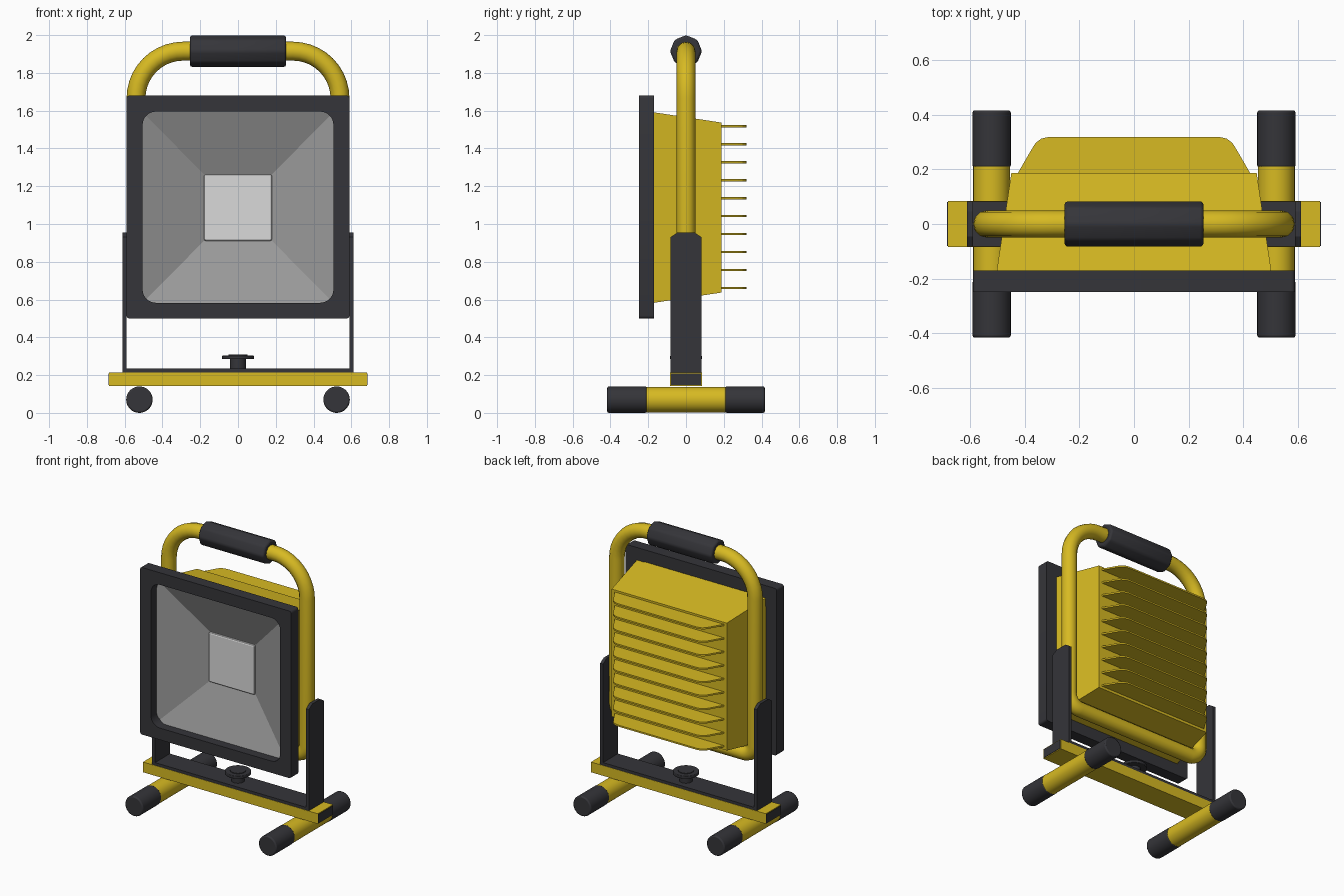
import bpy, bmesh, math
from mathutils import Vector, Matrix

if "Cube" in bpy.data.objects:
    bpy.data.objects.remove(bpy.data.objects["Cube"], do_unlink=True)


def material(name, rgb):
    m = bpy.data.materials.new(name)
    m.use_nodes = True
    m.diffuse_color = (*rgb, 1)
    m.node_tree.nodes["Principled BSDF"].inputs["Base Color"].default_value = (*rgb, 1)
    return m


YELLOW = material("yellow paint", (0.68, 0.49, 0.016))
DARK = material("dark plastic", (0.035, 0.035, 0.041))
GREY = material("reflector grey", (0.32, 0.32, 0.32))
LIGHT = material("lamp white", (0.70, 0.70, 0.70))


def finish(name, bm, mat, bevel=0, smooth=True):
    """Turn a bmesh into a named object with one colour."""
    bmesh.ops.recalc_face_normals(bm, faces=bm.faces)
    me = bpy.data.meshes.new(name)
    bm.to_mesh(me)
    bm.free()
    me.materials.append(mat)
    ob = bpy.data.objects.new(name, me)
    bpy.context.collection.objects.link(ob)
    if bevel:
        mod = ob.modifiers.new("soft edges", "BEVEL")
        mod.width, mod.segments = bevel, 2
    if smooth:
        bpy.ops.object.select_all(action="DESELECT")
        ob.select_set(True)
        bpy.context.view_layer.objects.active = ob
        bpy.ops.object.shade_smooth_by_angle(angle=math.radians(50))
    return ob


def box(name, x, y, z, mat, bevel=0):
    bm = bmesh.new()
    size = [b - a for a, b in (x, y, z)]
    mid = [(a + b) / 2 for a, b in (x, y, z)]
    bmesh.ops.create_cube(bm, size=1, matrix=Matrix.Translation(mid) @ Matrix.Diagonal((*size, 1)))
    return finish(name, bm, mat, bevel, smooth=False)


def rod(name, centre, axis, radius, length, mat, sides=32, bevel=0, turn=0):
    bm = bmesh.new()
    rot = Vector((0, 0, 1)).rotation_difference(Vector(axis)).to_matrix().to_4x4()
    bmesh.ops.create_cone(bm, cap_ends=True, segments=sides, radius1=radius, radius2=radius, depth=length,
                          matrix=Matrix.Translation(centre) @ rot @ Matrix.Rotation(turn, 4, "Z"))
    return finish(name, bm, mat, bevel)


def prism(name, points, move, mat):
    """Extrude a flat outline along a vector."""
    bm = bmesh.new()
    face = bm.faces.new([bm.verts.new(p) for p in points])
    new = bmesh.ops.extrude_face_region(bm, geom=[face])["geom"]
    bm.faces.new(list(reversed([v for v in face.verts]))) if not face.is_valid else None
    bmesh.ops.translate(bm, vec=move, verts=[v for v in new if isinstance(v, bmesh.types.BMVert)])
    return finish(name, bm, mat, smooth=False)


def rounded(hx, z0, z1, r, steps):
    """Rounded rectangle outline as (x, z) pairs."""
    out = []
    for i, (sx, z) in enumerate(((1, z1 - r), (-1, z1 - r), (-1, z0 + r), (1, z0 + r))):
        for s in range(steps + 1):
            a = math.pi / 2 * (i + s / steps)
            out.append((sx * (hx - r) + r * math.cos(a), z + r * math.sin(a)))
    return out


def frustum(name, front, back, mat, back_wall=True):
    """Four-sided shell, open at the front; each end is (half size x, half size z, y)."""
    bm = bmesh.new()
    rings = []
    for hx, hz, y in (front, back):
        rings.append([bm.verts.new((sx * hx, y, LAMP_Z + sz * hz))
                      for sx, sz in ((1, 1), (-1, 1), (-1, -1), (1, -1))])
    for i in range(4):
        j = (i + 1) % 4
        bm.faces.new((rings[0][i], rings[0][j], rings[1][j], rings[1][i]))
    if back_wall:
        bm.faces.new(rings[1])
    return finish(name, bm, mat, smooth=False)


LAMP_Z = 1.087

# Lamp frame: square rim with a rounded opening
bm = bmesh.new()
edges = []
for outline in (rounded(0.59, 0.5, 1.68, 0.015, 3), rounded(0.505, 0.583, 1.595, 0.07, 8)):
    ring = [bm.verts.new((x, -0.25, z)) for x, z in outline]
    edges += [bm.edges.new((ring[i - 1], ring[i])) for i in range(len(ring))]
bmesh.ops.triangle_fill(bm, edges=edges, use_beauty=True)
new = bmesh.ops.extrude_face_region(bm, geom=list(bm.faces), use_keep_orig=True)["geom"]
bmesh.ops.translate(bm, vec=(0, 0.08, 0), verts=[v for v in new if isinstance(v, bmesh.types.BMVert)])
finish("lamp_frame", bm, DARK)

# Reflector, light panel and housing
frustum("reflector", (0.512, 0.512, -0.19), (0.18, 0.176, -0.06), GREY)
box("light_panel", (-0.18, 0.18), (-0.075, -0.055), (LAMP_Z - 0.176, LAMP_Z + 0.176), LIGHT, 0.01)
frustum("housing", (0.504, 0.505, -0.175), (0.45, 0.45, 0.187), YELLOW)

# Cooling fins: tapered plates with rounded rear corners
half = [(0.43, 0.18), (0.375, 0.275), (0.36, 0.298), (0.34, 0.313), (0.31, 0.32)]
fin = half + [(-x, y) for x, y in reversed(half)]
for i in range(10):
    z = 0.655 + 0.0952 * i
    prism(f"cooling_fin_{i + 1}", [(x, y, z) for x, y in fin], (0, 0, 0.011), YELLOW)

# Tube loop: wide bends at the top, tight bends at the bottom
path = []
for cx, cz, r, start in ((0.29, 1.665, 0.25, 0), (-0.29, 1.665, 0.25, 1),
                         (-0.46, 0.635, 0.08, 2), (0.46, 0.635, 0.08, 3)):
    for s in range(11):
        a = math.pi / 2 * (start + s / 10)
        path.append((cx + r * math.cos(a), 0, cz + r * math.sin(a)))
curve = bpy.data.curves.new("handle_tube", "CURVE")
curve.dimensions = "3D"
curve.bevel_depth = 0.05
curve.bevel_resolution = 4
spline = curve.splines.new("POLY")
spline.points.add(len(path) - 1)
for point, co in zip(spline.points, path):
    point.co = (*co, 1)
spline.use_cyclic_u = True
spline.use_smooth = True
curve.materials.append(YELLOW)
tube = bpy.data.objects.new("handle_tube", curve)
bpy.context.collection.objects.link(tube)
bpy.ops.object.select_all(action="DESELECT")
tube.select_set(True)
bpy.context.view_layer.objects.active = tube
bpy.ops.object.convert(target="MESH")

# Eight-sided hand grip
rod("hand_grip", (0, 0, 1.915), (1, 0, 0), 0.085, 0.51, DARK, sides=8, bevel=0.012)

# U-shaped bracket with clipped upright tops
side = [(-0.083, 0.215), (0.083, 0.215), (0.083, 0.93), (0.045, 0.955), (-0.045, 0.955), (-0.083, 0.93)]
for sx, label in ((1, "left"), (-1, "right")):
    prism(f"bracket_upright_{label}", [(sx * 0.59, y, z) for y, z in side], (sx * 0.022, 0, 0), DARK)
box("bracket_base", (-0.6, 0.6), (-0.083, 0.083), (0.214, 0.234), DARK)

# Clamp knob
rod("knob_stem", (0, 0, 0.26), (0, 0, 1), 0.043, 0.06, DARK)
rod("knob_disc", (0, 0, 0.294), (0, 0, 1), 0.084, 0.02, DARK, bevel=0.003)
rod("knob_cap", (0, 0, 0.304), (0, 0, 1), 0.05, 0.008, DARK)

# Stand: cross beam with end caps, and two round feet with sleeves
box("cross_beam", (-0.683, 0.683), (-0.085, 0.085), (0.142, 0.214), YELLOW)
for sx, label in ((1, "left"), (-1, "right")):
    ends = sorted((sx * 0.68, sx * 0.686))
    box(f"beam_end_cap_{label}", ends, (-0.08, 0.08), (0.147, 0.209), DARK)
    rod(f"foot_tube_{label}", (sx * 0.522, 0, 0.07), (0, 1, 0), 0.068, 0.6, YELLOW)
    for sy, end in ((-1, "front"), (1, "back")):
        rod(f"foot_sleeve_{label}_{end}", (sx * 0.522, sy * 0.312, 0.07), (0, 1, 0), 0.07, 0.21, DARK, bevel=0.008)
